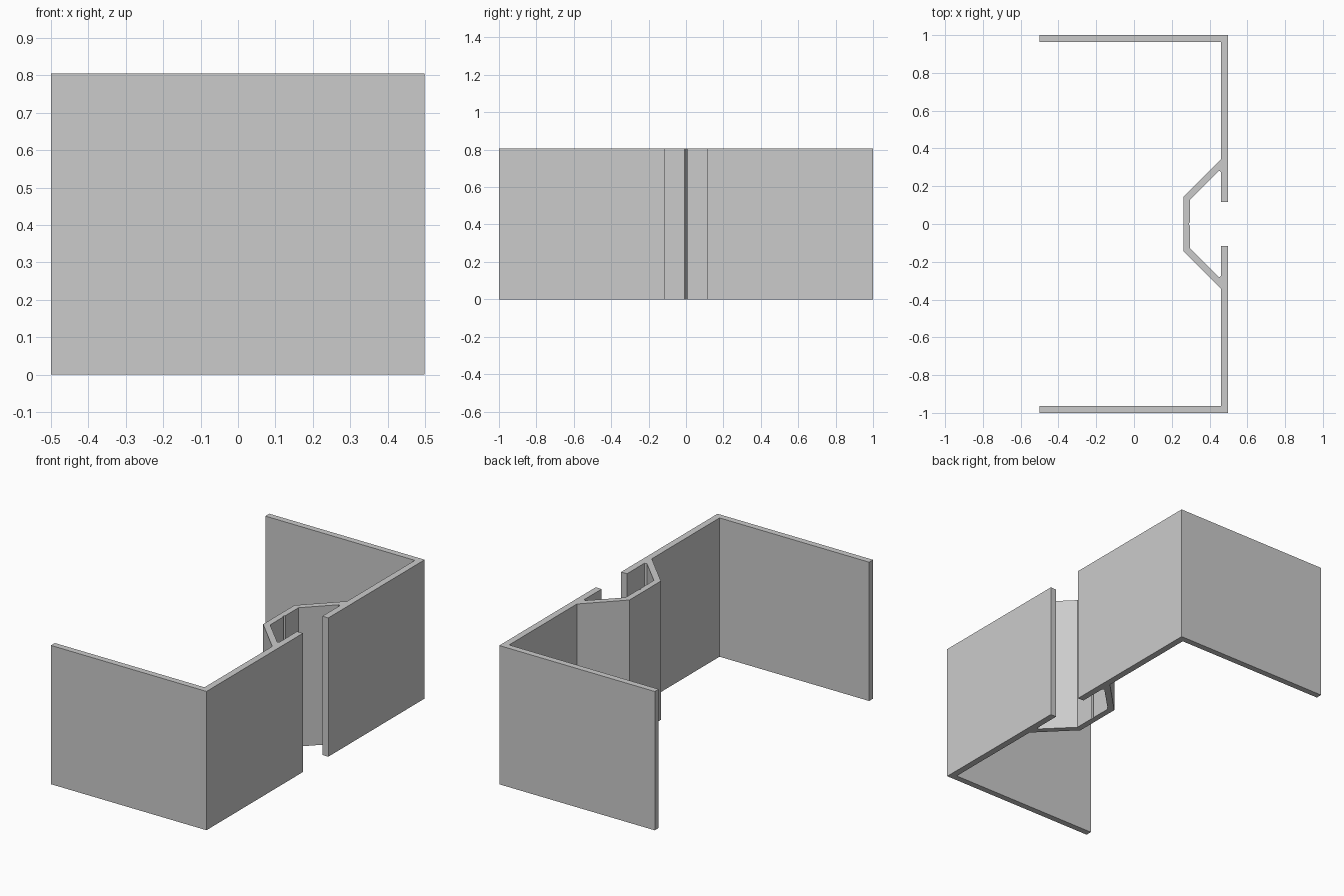
import bpy
import bmesh

if "Cube" in bpy.data.objects:
    bpy.data.objects.remove(bpy.data.objects["Cube"])

HEIGHT = 0.805

# Upper half of the channel cross-section, from web groove round to web back
half = [
    (0.291, 0.003), (0.297, 0.009), (0.297, 0.130),     # groove and web front
    (0.449, 0.282), (0.460, 0.276),                     # slanted wall, inside
    (0.460, 0.116), (0.498, 0.116),                     # lip end
    (0.498, 1.0), (-0.5, 1.0), (-0.5, 0.964),           # outer face and flange
    (0.460, 0.964), (0.460, 0.343), (0.262, 0.144),     # inner face, slanted wall
]
outline = half + [(x, -y) for x, y in reversed(half)]

# Extrude the mirrored section upward
bm = bmesh.new()
base = bm.faces.new([bm.verts.new((x, y, 0)) for x, y in outline])
result = bmesh.ops.extrude_face_region(bm, geom=[base], use_keep_orig=True)
top = [v for v in result["geom"] if isinstance(v, bmesh.types.BMVert)]
bmesh.ops.translate(bm, verts=top, vec=(0, 0, HEIGHT))
bmesh.ops.recalc_face_normals(bm, faces=bm.faces)

mesh = bpy.data.meshes.new("channel_profile")
bm.to_mesh(mesh)
bm.free()
bpy.context.collection.objects.link(bpy.data.objects.new("channel_profile", mesh))
